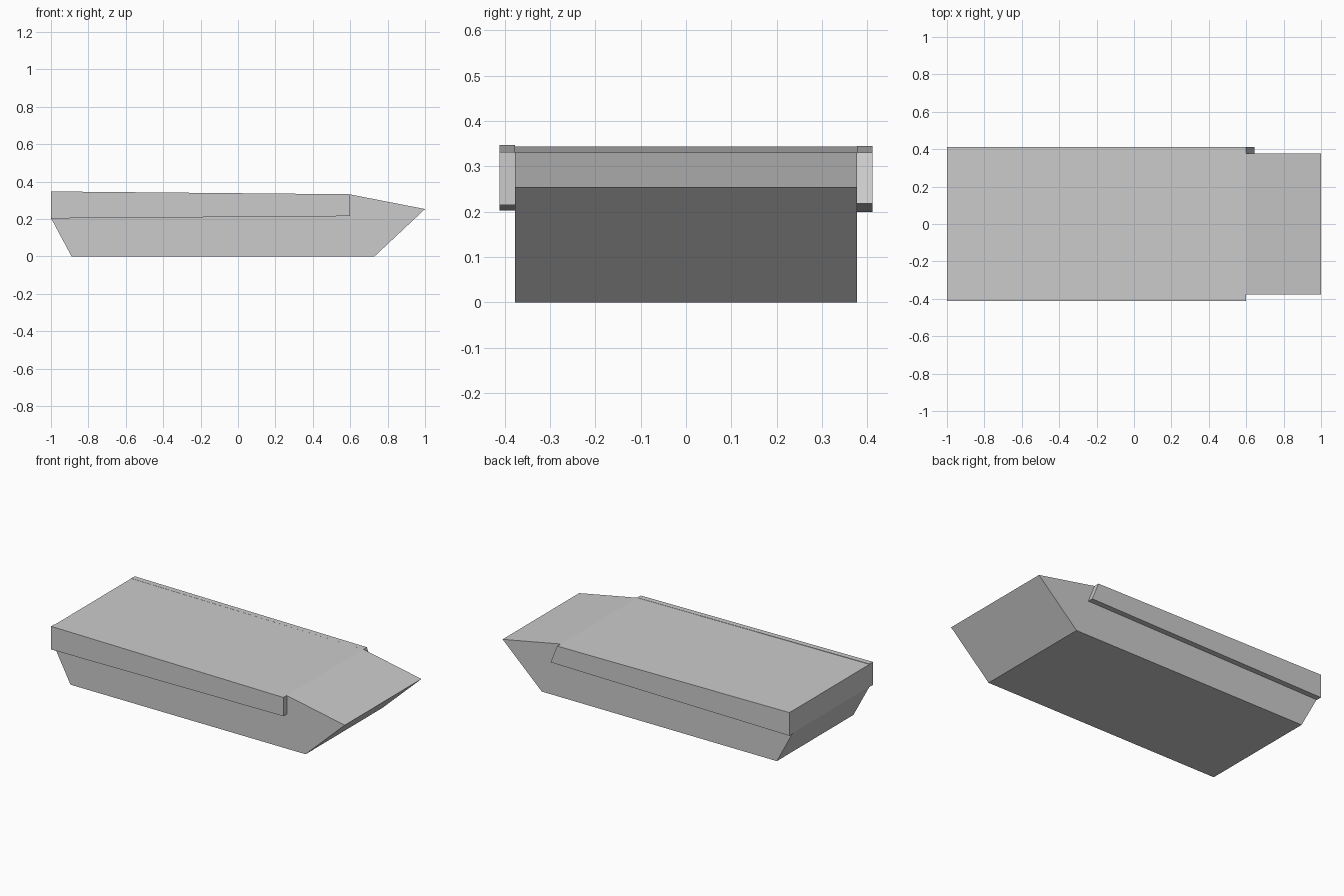
import bpy
import bmesh

cube = bpy.data.objects.get("Cube")
if cube:
    bpy.data.objects.remove(cube, do_unlink=True)

# Single plain grey
grey = bpy.data.materials.new("plain grey")
grey.use_nodes = True
colour = (0.6, 0.6, 0.6, 1)
grey.diffuse_color = colour
grey.node_tree.nodes["Principled BSDF"].inputs["Base Color"].default_value = colour


def extrude_profile(name, profile, y_min, y_max):
    """Extrude a side outline (x, z) across the width."""
    bm = bmesh.new()
    face = bm.faces.new([bm.verts.new((x, y_min, z)) for x, z in profile])
    moved = bmesh.ops.extrude_face_region(bm, geom=[face])["geom"]
    verts = [v for v in moved if isinstance(v, bmesh.types.BMVert)]
    bmesh.ops.translate(bm, verts=verts, vec=(0, y_max - y_min, 0))
    bmesh.ops.recalc_face_normals(bm, faces=bm.faces)
    mesh = bpy.data.meshes.new(name)
    bm.to_mesh(mesh)
    bm.free()
    mesh.materials.append(grey)
    obj = bpy.data.objects.new(name, mesh)
    bpy.context.collection.objects.link(obj)
    return obj


# Hull with sloping bow and raked stern
half = 0.377
outer = 0.411
extrude_profile("hull", [(-0.89, 0), (0.73, 0), (1, 0.253), (0.6, 0.331),
                         (-1, 0.344), (-1, 0.205)], -half, half)

# Side skirts: one ends square, the other ends in a raked tip
extrude_profile("front_skirt", [(-1, 0.203), (0.6, 0.215), (0.6, 0.332),
                                (-1, 0.347)], -outer, -half)
extrude_profile("back_skirt", [(-1, 0.2), (0.645, 0.218), (0.6, 0.331),
                               (-1, 0.345)], half, outer)
